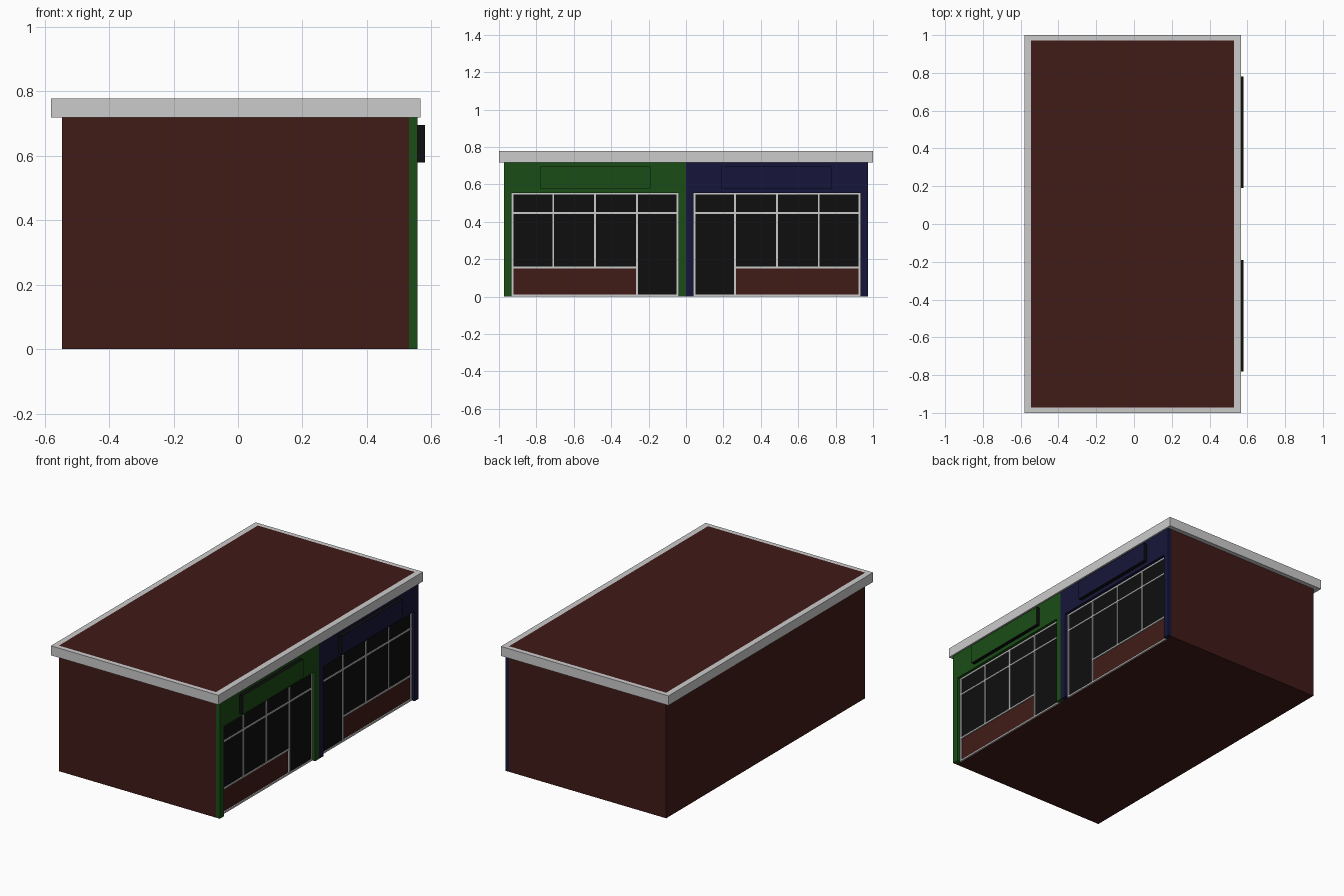
import bpy, bmesh

if "Cube" in bpy.data.objects:
    bpy.data.objects.remove(bpy.data.objects["Cube"])


def material(name, r, g, b):
    m = bpy.data.materials.new(name)
    m.diffuse_color = (r, g, b, 1)
    m.use_nodes = True
    m.node_tree.nodes["Principled BSDF"].inputs["Base Color"].default_value = m.diffuse_color
    return m


BRICK = material("brick", 0.051, 0.0110, 0.0085)
GREEN = material("green_paint", 0.0110, 0.073, 0.0085)
BLUE = material("blue_paint", 0.0080, 0.0080, 0.043)
BLACK = material("dark_glass", 0.0045, 0.0045, 0.0045)


def finish(name, bm, *mats):
    bmesh.ops.recalc_face_normals(bm, faces=bm.faces)
    me = bpy.data.meshes.new(name)
    bm.to_mesh(me)
    bm.free()
    for m in mats:
        me.materials.append(m)
    ob = bpy.data.objects.new(name, me)
    bpy.context.collection.objects.link(ob)
    return ob


def add_box(bm, x0, x1, y0, y1, z0, z1):
    y0, y1 = sorted((y0, y1))
    vs = bmesh.ops.create_cube(bm, size=1)["verts"]
    for v in vs:
        v.co.x = x1 if v.co.x > 0 else x0
        v.co.y = y1 if v.co.y > 0 else y0
        v.co.z = z1 if v.co.z > 0 else z0


def box(name, mat, *dims):
    bm = bmesh.new()
    add_box(bm, *dims)
    return finish(name, bm, *([mat] if mat else []))


# Brick body, its flat roof flush with the trim
box("body", BRICK, -0.545, 0.53, -0.972, 0.972, 0, 0.777)

# Grey roof trim: rectangular ring swept around the roof edge
bm = bmesh.new()
rings = []
for x0, x1, y, z in ((-0.58, 0.566, 1.0, 0.718), (-0.58, 0.566, 1.0, 0.777),
                     (-0.545, 0.53, 0.972, 0.777), (-0.545, 0.53, 0.972, 0.718)):
    rings.append([bm.verts.new(p) for p in ((x0, -y, z), (x1, -y, z), (x1, y, z), (x0, y, z))])
for i in range(4):
    a, b = rings[i], rings[(i + 1) % 4]
    for j in range(4):
        k = (j + 1) % 4
        bm.faces.new((a[j], a[k], b[k], b[j]))
finish("roof_trim", bm)


# One shop front, mirrored across y = 0 by the sign s
def shop(label, s, paint):
    # Painted surround: upside-down U profile extruded outward
    bm = bmesh.new()
    profile = ((0.972, 0), (0.972, 0.72), (0, 0.72), (0, 0),
               (0.04, 0), (0.04, 0.555), (0.932, 0.555), (0.932, 0))
    face = bm.faces.new([bm.verts.new((0.53, s * y, z)) for y, z in profile])
    ext = bmesh.ops.extrude_face_region(bm, geom=[face])["geom"]
    for v in ext:
        if isinstance(v, bmesh.types.BMVert):
            v.co.x = 0.556
    finish(label + "_surround", bm, paint)

    # Glazing above the brick riser, and the full-height door
    box(label + "_window_glass", BLACK, 0.528, 0.533, s * 0.262, s * 0.93, 0.155, 0.553)
    box(label + "_door_glass", BLACK, 0.528, 0.533, s * 0.042, s * 0.262, 0.005, 0.553)

    # Thin grey frame bars
    bm = bmesh.new()
    w = 0.005
    for y, z0 in ((0.045, 0), (0.262, 0), (0.487, 0.155), (0.71, 0.155), (0.927, 0)):
        add_box(bm, 0.53, 0.538, s * (y - w), s * (y + w), z0, 0.555)
    for z, y0 in ((0.55, 0.04), (0.447, 0.04), (0.155, 0.262), (0.005, 0.04)):
        add_box(bm, 0.53, 0.538, s * y0, s * 0.932, z - 0.005, z + 0.005)
    finish(label + "_window_frame", bm)

    # Sign board: black box with a painted face
    sign = box(label + "_sign_board", BLACK, 0.55, 0.58, s * 0.19, s * 0.78, 0.578, 0.695)
    sign.data.materials.append(paint)
    for p in sign.data.polygons:
        if p.normal.x > 0.9:
            p.material_index = 1


shop("green_shop", -1, GREEN)
shop("blue_shop", 1, BLUE)
